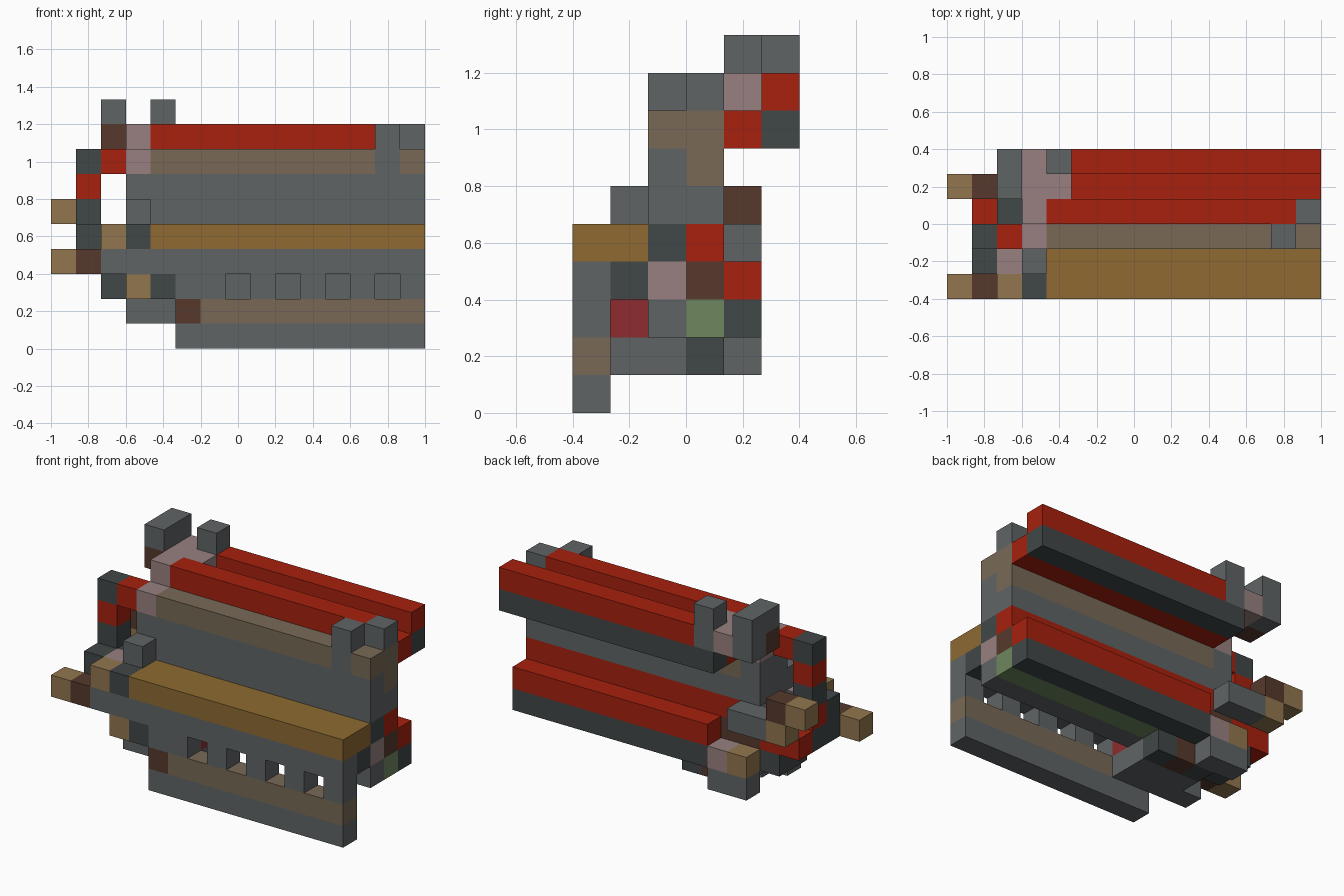
import bpy, bmesh
from mathutils import Matrix, Vector

cube = bpy.data.objects.get("Cube")
if cube:
    bpy.data.objects.remove(cube, do_unlink=True)

CELL = 2 / 15
ORIGIN = Vector((-1.0, -3 * CELL, 0.0))


def linear(c):
    c /= 255
    return c / 12.92 if c <= 0.04045 else ((c + 0.055) / 1.055) ** 2.4


def material(name, *rgb):
    mat = bpy.data.materials.new(name)
    colour = [linear(c) for c in rgb] + [1.0]
    mat.diffuse_color = colour
    mat.use_nodes = True
    for node in mat.node_tree.nodes:
        if node.type == 'BSDF_PRINCIPLED':
            node.inputs["Base Color"].default_value = colour
    return mat


grey = material("steel grey", 96, 100, 101)
dark = material("dark grey", 65, 71, 71)
red = material("bright red", 167, 33, 14)
gold = material("ochre", 142, 106, 50)
tan = material("tan", 145, 118, 78)
taupe = material("taupe", 120, 105, 86)
brown = material("dark brown", 86, 57, 44)
pink = material("dusty pink", 152, 128, 128)
green = material("moss green", 110, 135, 95)
crimson = material("crimson", 142, 44, 46)


def block(name, mat, start, size=(1, 1, 1)):
    """Flat-faced block placed on the cell grid."""
    bm = bmesh.new()
    bmesh.ops.create_cube(bm, size=1.0)
    size, start = Vector(size), Vector(start)
    centre = ORIGIN + (start + size / 2) * CELL
    bm.transform(Matrix.Translation(centre) @ Matrix.Diagonal((*(size * CELL), 1)))
    mesh = bpy.data.meshes.new(name)
    bm.to_mesh(mesh)
    bm.free()
    mesh.materials.append(mat)
    obj = bpy.data.objects.new(name, mesh)
    bpy.context.collection.objects.link(obj)


def beam(name, mat, first, y, z, last=15, depth=1, height=1):
    """Block running lengthwise from one column to another."""
    block(name, mat, (first, y, z), (last - first, depth, height))


# Front plate with a row of square windows
beam("front_plate_foot", grey, 5, 0, 0)
block("front_plate_stripe_end", brown, (5, 0, 1))
beam("front_plate_stripe", taupe, 6, 0, 1)
block("window_pillar_end", grey, (5, 0, 2))
for x in range(6, 15, 2):
    block("window_pillar", grey, (x, 0, 2))
beam("front_plate_top", grey, 2, 0, 3)
beam("front_ledge", gold, 4, 0, 4, depth=2)

# Lower body
beam("body_inner_strip", dark, 2, 1, 3)
beam("body_core_grey", grey, 4, 2, 2)
beam("body_core_pink", pink, 3, 2, 3)
beam("body_core_dark", dark, 3, 2, 4)
beam("body_underside", green, 4, 3, 2)
beam("body_rear_brown", brown, 3, 3, 3)
beam("body_rear_stripe", red, 3, 3, 4)
beam("lower_rear_rail_base", dark, 5, 4, 2)
beam("lower_rear_rail", red, 5, 4, 3)

# Upper wall
beam("wall_lower", grey, 3, 2, 5, depth=2)
beam("wall_front", grey, 3, 2, 6)
beam("wall_rear", taupe, 4, 3, 6, height=2)
block("wall_rear_end", grey, (3, 3, 6))
beam("wall_cap", taupe, 4, 2, 7, last=13)
block("front_sight_post", grey, (13, 2, 7), (1, 1, 2))
block("wall_cap_end", taupe, (14, 2, 7))
beam("upper_front_rail", red, 4, 3, 8, last=14)
block("upper_front_rail_end", grey, (14, 3, 8))
beam("upper_channel", red, 4, 4, 7)
beam("upper_rear_rail_base", dark, 4, 5, 7)
beam("upper_rear_rail", red, 5, 5, 8)

# Rear sights and their bridge
block("bridge", pink, (3, 3, 8), (1, 3, 1))
block("bridge_inner", pink, (4, 4, 8))
block("bridge_support", pink, (3, 2, 7), (1, 2, 1))
block("short_sight", grey, (4, 5, 8), (1, 1, 2))
block("tall_sight", grey, (2, 4, 9), (1, 2, 1))
block("tall_sight_base_front", brown, (2, 4, 8))
block("tall_sight_base_rear", grey, (2, 5, 8))

# Handle loop
block("handle_top", red, (2, 2, 7))
for z, mat in ((7, dark), (6, red), (5, dark), (4, red), (3, dark)):
    block("handle_grip", mat, (1, 2, z))

# End block behind the body
block("end_front_corner", dark, (3, 0, 4))
block("end_front_knob", grey, (3, 1, 4), (1, 1, 2))
block("end_front_tan", tan, (2, 0, 4))
block("end_front_pink", pink, (2, 1, 4))
block("end_core_dark", dark, (2, 2, 4), (1, 2, 1))
block("end_core_pink", pink, (2, 2, 3))
block("end_core_red", red, (2, 3, 3))
block("end_rear_grey", grey, (2, 4, 4), (2, 1, 1))
block("end_side_dark", dark, (1, 1, 3), (1, 1, 2))
block("end_side_red", red, (1, 3, 3))
block("end_lower_dark", dark, (2, 2, 2), (1, 2, 1))

# Projecting pegs
block("front_peg_root", brown, (1, 0, 3))
block("front_peg_tip", tan, (0, 0, 3))
block("rear_peg_support", tan, (1, 4, 4))
block("rear_peg_root", brown, (1, 4, 5))
block("rear_peg_tip", tan, (0, 4, 5))

# Underside bracket with two prongs
beam("front_prong", grey, 3, 1, 1, last=7)
beam("front_prong_top", crimson, 3, 1, 2, last=7)
beam("bracket_floor", grey, 4, 2, 1, last=7)
block("bracket_floor_end", dark, (4, 3, 1))
block("bracket_floor_brown", brown, (5, 3, 1))
block("bracket_floor_dark", dark, (6, 3, 1))
block("bracket_core", dark, (3, 2, 2), (1, 2, 1))
beam("rear_prong", grey, 3, 4, 1, last=5)
block("rear_prong_tan", tan, (3, 4, 2))
block("rear_prong_pink", pink, (4, 4, 2))
block("front_cheek_tan", tan, (3, 0, 2))
block("front_cheek_dark", dark, (4, 0, 2))
